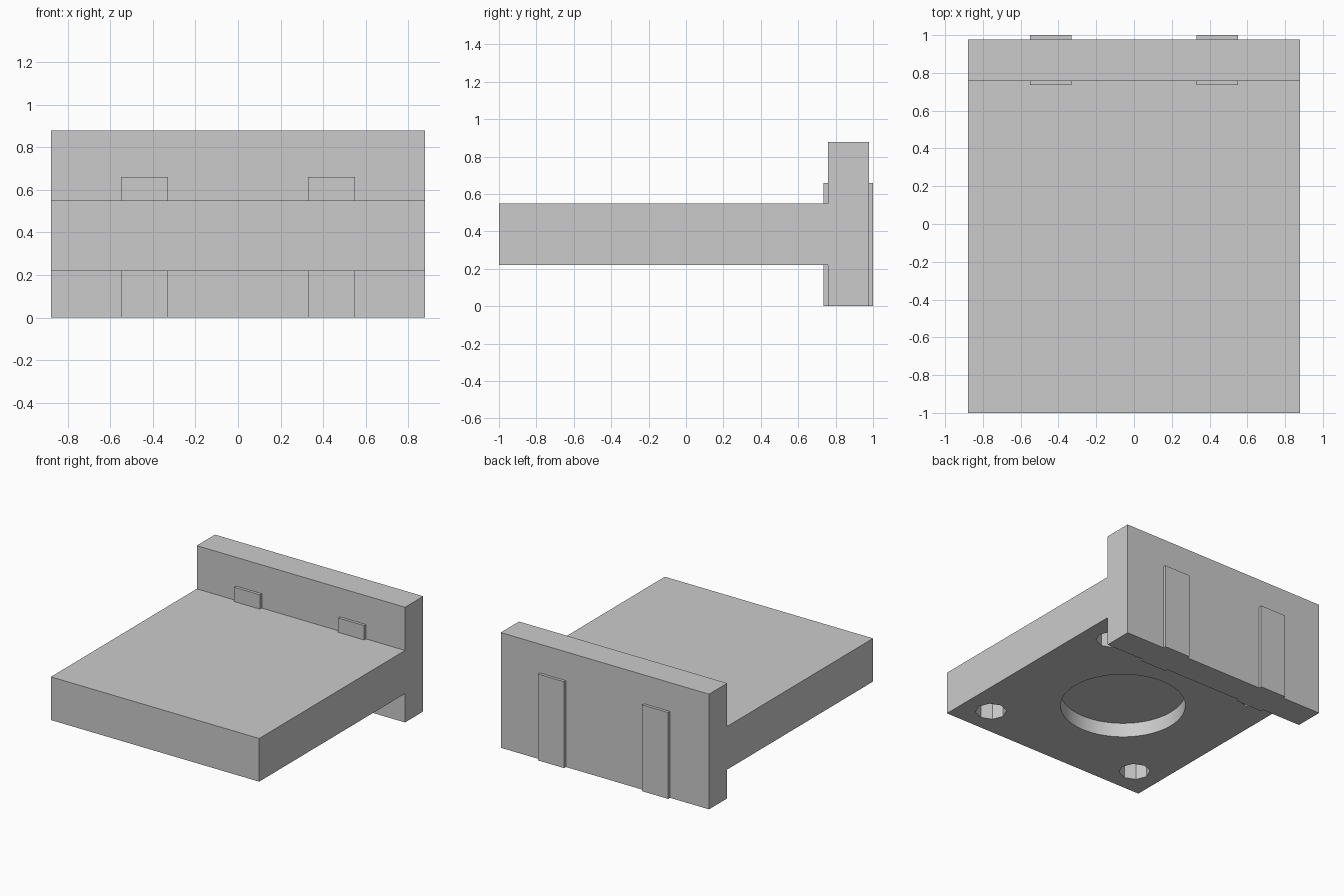
import bpy
import math

cube = bpy.data.objects.get("Cube")
if cube:
    bpy.data.objects.remove(cube, do_unlink=True)

U = 2 / 18.2          # module of the design
HALF = 8 * U          # half width
FRONT = -1.0
JOIN = FRONT + 16 * U  # where the slab meets the wall
BACK = JOIN + 2 * U
TAB = 0.2 * U         # thickness of the raised strips

grey = bpy.data.materials.new("plain_grey")
grey.use_nodes = True
GREY = (0.6, 0.6, 0.6, 1)
grey.diffuse_color = GREY
grey.node_tree.nodes["Principled BSDF"].inputs["Base Color"].default_value = GREY


def box(name, lo, hi):
    bpy.ops.mesh.primitive_cube_add(size=1, location=[(a + b) / 2 for a, b in zip(lo, hi)])
    ob = bpy.context.object
    ob.name = name
    ob.scale = [b - a for a, b in zip(lo, hi)]
    bpy.ops.object.transform_apply(location=False, rotation=False, scale=True)
    ob.data.materials.append(grey)
    return ob


def bore(target, x, y, radius, depth, sides):
    """Cut a blind round pocket into the underside of the target."""
    low, top = U, 2 * U + depth
    bpy.ops.mesh.primitive_cylinder_add(vertices=sides, radius=radius, depth=top - low,
                                        location=(x, y, (low + top) / 2))
    cutter = bpy.context.object
    cutter.data.materials.append(grey)
    cutter.hide_render = True
    cut = target.modifiers.new("pocket", "BOOLEAN")
    cut.operation = "DIFFERENCE"
    cut.solver = "EXACT"
    cut.object = cutter
    bpy.context.view_layer.objects.active = target
    bpy.ops.object.modifier_apply(modifier=cut.name)
    bpy.data.objects.remove(cutter, do_unlink=True)


# Slab with a wide round recess and four corner holes underneath
slab = box("base_slab", (-HALF, FRONT, 2 * U), (HALF, JOIN, 5 * U))
middle = (FRONT + JOIN) / 2
bore(slab, 0, middle, 4 * U, U, 64)
for sx in (-1, 1):
    for sy in (-1, 1):
        bore(slab, sx * 6 * U, middle + sy * 6 * U, U, 2 * U, 8)

# Upright wall across the back
box("back_wall", (-HALF, JOIN, 0), (HALF, BACK, HALF))

# Raised strips on both faces of the wall
for side, sx in (("left", 1), ("right", -1)):
    x0, x1 = sorted((sx * 3 * U, sx * 5 * U))
    box(side + "_back_strip", (x0, BACK, 0), (x1, BACK + TAB, 6 * U))
    box(side + "_upper_front_strip", (x0, JOIN - TAB, 5 * U), (x1, JOIN, 6 * U))
    box(side + "_lower_front_strip", (x0, JOIN - TAB, 0), (x1, JOIN, 2 * U))

# Smooth the round recess, keep every edge crisp
bpy.ops.object.select_all(action="DESELECT")
slab.select_set(True)
bpy.context.view_layer.objects.active = slab
bpy.ops.object.shade_smooth_by_angle(angle=math.radians(30))
